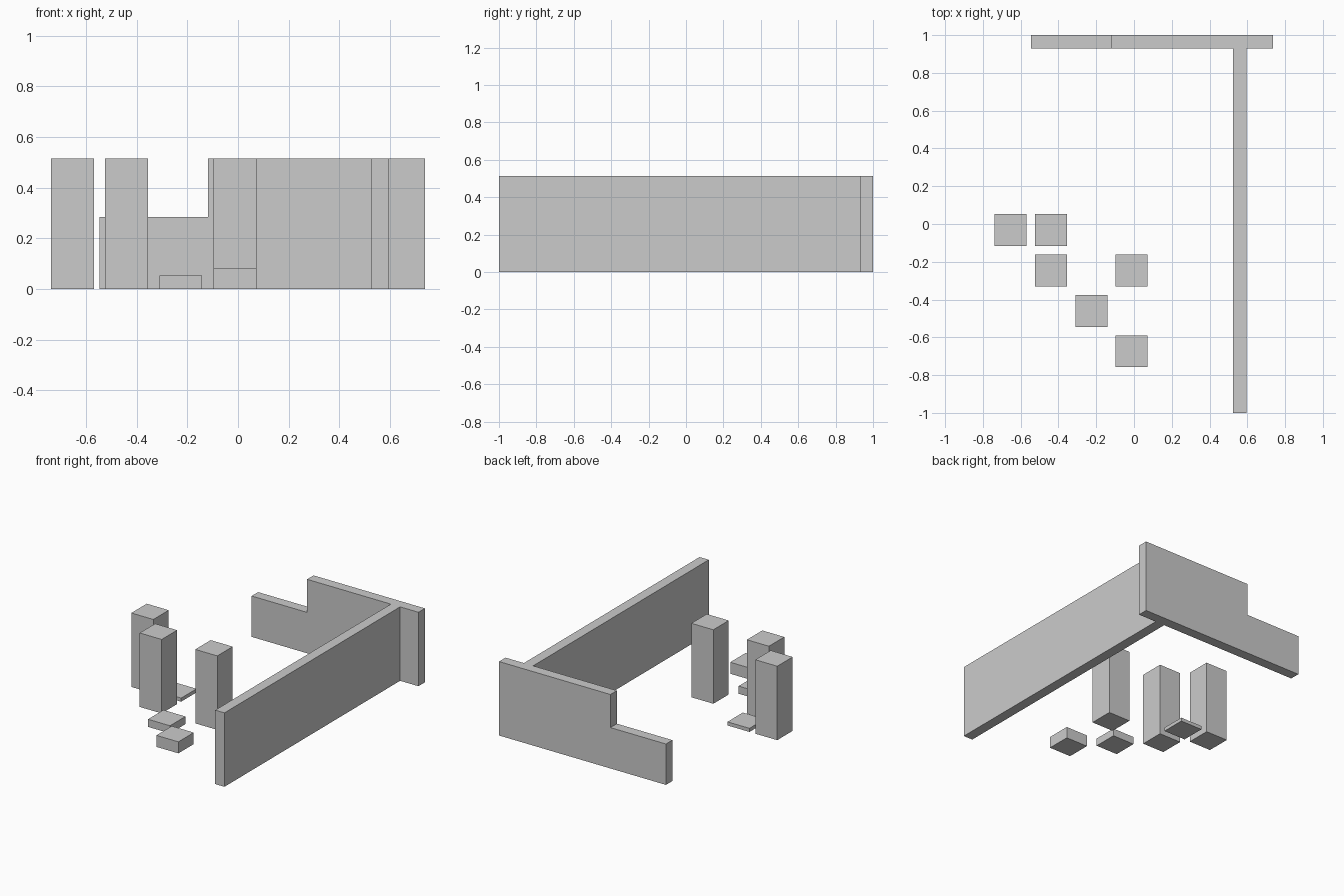
import bpy
import bmesh

if "Cube" in bpy.data.objects:
    bpy.data.objects.remove(bpy.data.objects["Cube"])

HEIGHT = 0.514       # full wall and pillar height
LOW = 0.284          # lowered section of the rear wall
THICK = 0.071        # wall thickness
SIDE = 0.169         # pillar footprint
PITCH = 0.2137       # pillar grid spacing

grey = bpy.data.materials.new("plain grey")
grey.diffuse_color = (0.6, 0.6, 0.6, 1)
grey.use_nodes = True
grey.node_tree.nodes["Principled BSDF"].inputs["Base Color"].default_value = grey.diffuse_color


def extrude_profile(name, points, direction):
    """Solid made by extruding a flat outline along a direction."""
    bm = bmesh.new()
    face = bm.faces.new([bm.verts.new(p) for p in points])
    result = bmesh.ops.extrude_face_region(bm, geom=[face])
    verts = [g for g in result["geom"] if isinstance(g, bmesh.types.BMVert)]
    bmesh.ops.translate(bm, verts=verts, vec=direction)
    bmesh.ops.recalc_face_normals(bm, faces=bm.faces[:])
    mesh = bpy.data.meshes.new(name)
    bm.to_mesh(mesh)
    bm.free()
    mesh.materials.append(grey)
    obj = bpy.data.objects.new(name, mesh)
    bpy.context.collection.objects.link(obj)
    return obj


def block(name, x0, x1, y0, y1, height):
    """Box standing on the ground."""
    base = [(x0, y0, 0), (x1, y0, 0), (x1, y1, 0), (x0, y1, 0)]
    return extrude_profile(name, base, (0, 0, height))


# Rear wall with a lowered left section
outline = [(-0.546, 0), (0.737, 0), (0.737, HEIGHT),
           (-0.119, HEIGHT), (-0.119, LOW), (-0.546, LOW)]
extrude_profile("rear_wall", [(x, 1.0, z) for x, z in outline], (0, -THICK, 0))

# Long side wall meeting the rear wall
block("side_wall", 0.525, 0.525 + THICK, -1.0, 1.0 - THICK, HEIGHT)

# Pillars and low steps on a square grid: name, column, row, height
pillars = [
    ("pillar_left", 0, 0, HEIGHT),
    ("pillar_middle", 1, 1, HEIGHT),
    ("pillar_right", 3, 1, HEIGHT),
    ("step_low", 1, 0, 0.025),
    ("step_medium", 2, 2, 0.053),
    ("step_high", 3, 3, 0.08),
]
for name, col, row, height in pillars:
    x = -0.738 + col * PITCH
    y = 0.052 - row * PITCH
    block(name, x, x + SIDE, y - SIDE, y, height)
